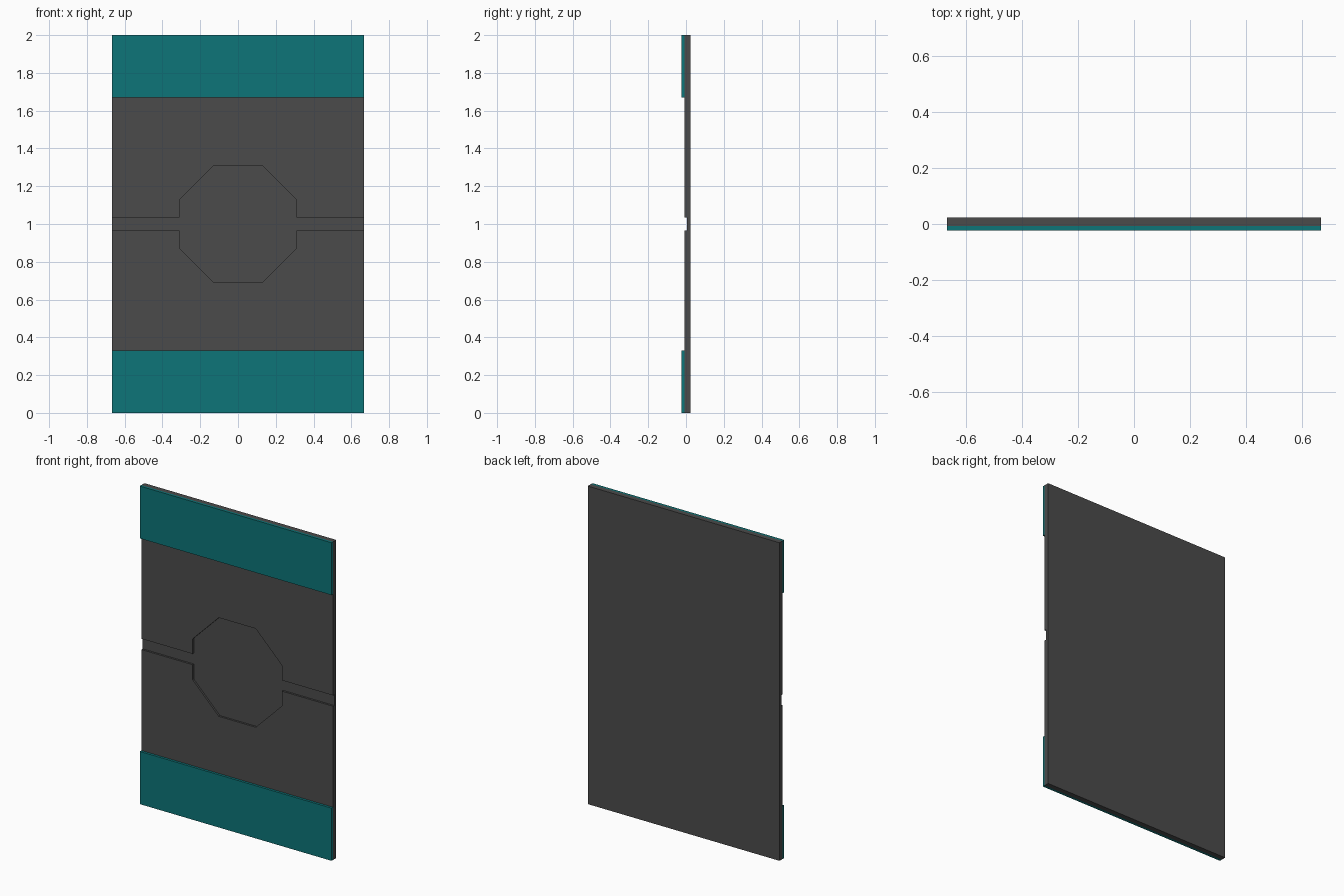
import bpy, bmesh, math

if "Cube" in bpy.data.objects:
    bpy.data.objects.remove(bpy.data.objects["Cube"])

W, H = 0.667, 2.0            # half width, height
BACK, FACE, FLOOR, FRONT = 0.0235, -0.008, 0.004, -0.0235


def material(name, rgb):
    m = bpy.data.materials.new(name)
    m.diffuse_color = (*rgb, 1)
    m.use_nodes = True
    m.node_tree.nodes["Principled BSDF"].inputs["Base Color"].default_value = m.diffuse_color
    return m


def prism(name, outline, y0, y1, mat=None):
    """Extrude an x-z outline from y0 to y1."""
    bm = bmesh.new()
    face = bm.faces.new([bm.verts.new((x, y0, z)) for x, z in outline])
    ext = bmesh.ops.extrude_face_region(bm, geom=[face])
    for v in ext["geom"]:
        if isinstance(v, bmesh.types.BMVert):
            v.co.y = y1
    bmesh.ops.recalc_face_normals(bm, faces=bm.faces)
    me = bpy.data.meshes.new(name)
    bm.to_mesh(me)
    bm.free()
    ob = bpy.data.objects.new(name, me)
    bpy.context.collection.objects.link(ob)
    if mat:
        me.materials.append(mat)
    return ob


def rect(z0, z1):
    return [(-W, z0), (W, z0), (W, z1), (-W, z1)]


teal = material("teal", (0.004, 0.178, 0.188))
dark = material("dark_grey", (0.07, 0.07, 0.07))

# Main panel
panel = prism("panel", rect(0, H), FACE, BACK, dark)

# Recess: octagon with a channel running out to both sides
R, G = 0.31, 0.034
C = R * math.tan(math.pi / 8)
quarter = [(W + 0.1, G), (R, G), (R, C), (C, R)]
upper = quarter + [(-x, z) for x, z in reversed(quarter)]
loop = upper + [(x, -z) for x, z in reversed(upper)]
cutter = prism("recess_cutter", [(x, z + 1.0) for x, z in loop], FACE - 0.05, FLOOR, dark)
cutter.hide_render = True

cut = panel.modifiers.new("recess", 'BOOLEAN')
cut.operation = 'DIFFERENCE'
cut.solver = 'EXACT'
cut.object = cutter
bpy.context.view_layer.objects.active = panel
bpy.ops.object.modifier_apply(modifier=cut.name)
bpy.data.objects.remove(cutter)

# Coloured bands at bottom and top
for name, z0, z1 in (("bottom_band", 0, 0.331), ("top_band", 1.671, H)):
    prism(name, rect(z0, z1), FRONT, FACE, teal)
